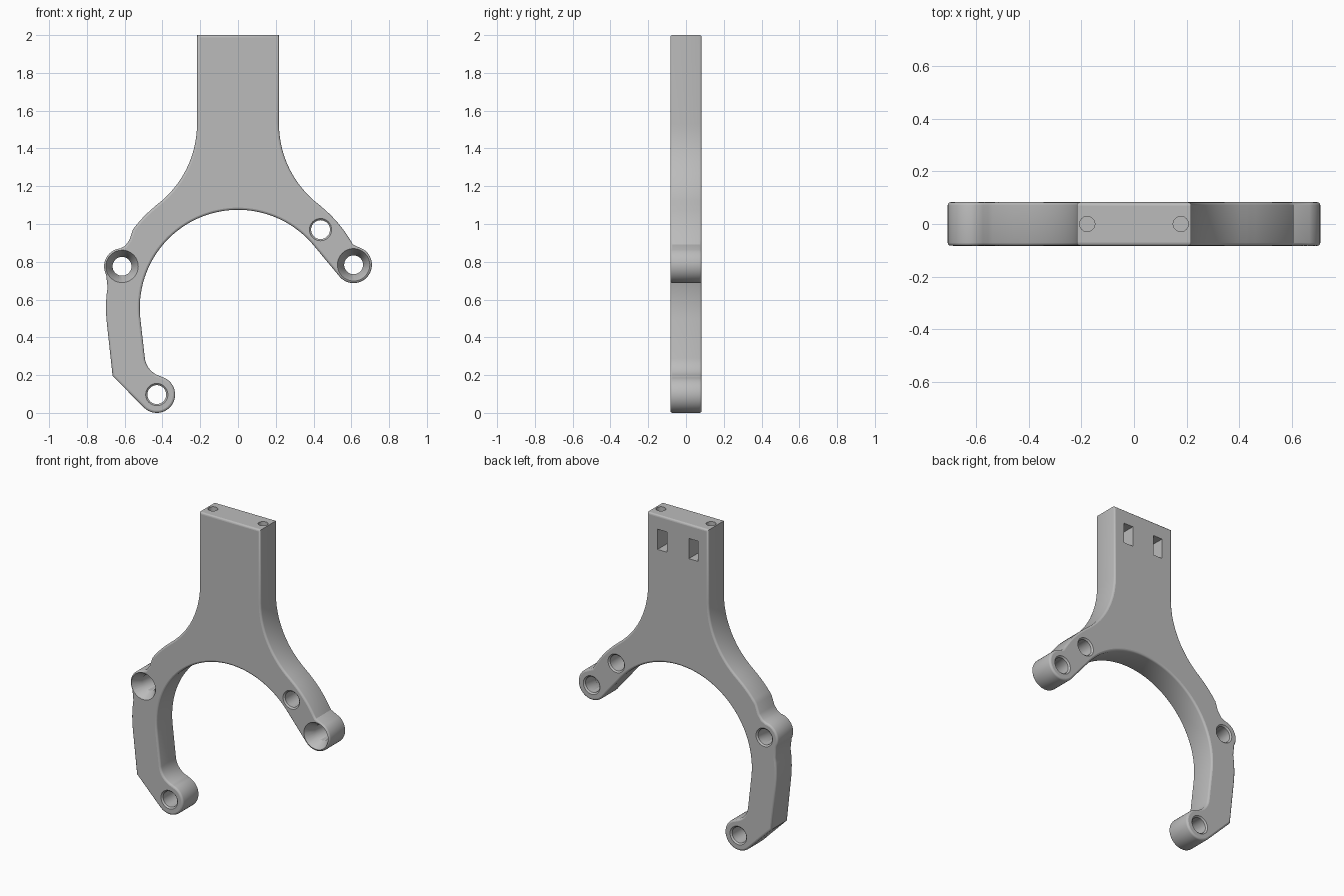
import bpy, bmesh
from math import sin, cos, radians, pi
from mathutils import Matrix, Vector

if "Cube" in bpy.data.objects:
    bpy.data.objects.remove(bpy.data.objects["Cube"])

HALF = 0.083                      # half thickness
RING = (0, 0.555)                 # centre of the big ring
BOSS_R = (0.612, 0.784)
BOSS_L = (-0.614, 0.776)
BOSS_LOW = (-0.43, 0.097)
PIN = (0.437, 0.97)

grey = bpy.data.materials.new("bracket grey")
grey.use_nodes = True
grey.diffuse_color = (0.5, 0.5, 0.5, 1)
grey.node_tree.nodes["Principled BSDF"].inputs["Base Color"].default_value = (0.5, 0.5, 0.5, 1)


def arc(centre, r, start, end, n):
    """Points on an arc, angles in degrees."""
    angles = [radians(start + (end - start) * i / n) for i in range(n + 1)]
    return [(centre[0] + r * cos(a), centre[1] + r * sin(a)) for a in angles]


def make_object(name, bm):
    bmesh.ops.recalc_face_normals(bm, faces=bm.faces)
    mesh = bpy.data.meshes.new(name)
    bm.to_mesh(mesh)
    bm.free()
    mesh.materials.append(grey)
    obj = bpy.data.objects.new(name, mesh)
    bpy.context.collection.objects.link(obj)
    return obj


# Outline, clockwise from the top left corner
outline = [(-0.217, 2), (0.217, 2)]
outline += arc((0.754, 1.53), 0.537, 180, 233, 14)           # right neck fillet
outline += arc(RING, 0.695, 51, 29, 8)                       # right shoulder
outline += arc(BOSS_R, 0.097, 55, -140, 22)                  # right boss
outline += arc(RING, 0.52, 39.7, 186.3, 48)                  # inner ring
outline += arc((-0.38, 0.304), 0.114, 187, 256, 10)          # lower hook fillet
outline += arc(BOSS_LOW, 0.097, 75, -135, 24)                # lower boss
outline += [(-0.664, 0.196)]
outline += arc(RING, 0.699, 185, 171, 5)                     # outer left arm
outline += arc(BOSS_L, 0.095, 208, 95, 14)                   # left boss
outline += [(-0.598, 0.884), (-0.575, 0.915)]
outline += arc(RING, 0.695, 143, 129, 6)                     # left shoulder
outline += arc((-0.754, 1.53), 0.537, -53, 0, 14)            # left neck fillet

# Body: extruded outline with rounded front and back rims
bm = bmesh.new()
face = bm.faces.new([bm.verts.new((x, -HALF, z)) for x, z in outline])
ret = bmesh.ops.extrude_face_region(bm, geom=[face])
bmesh.ops.translate(bm, vec=(0, 2 * HALF, 0),
                    verts=[v for v in ret["geom"] if isinstance(v, bmesh.types.BMVert)])
bmesh.ops.recalc_face_normals(bm, faces=bm.faces)
rims = [e for e in bm.edges if abs(e.verts[0].co.y - e.verts[1].co.y) < 0.001]
bmesh.ops.bevel(bm, geom=rims, offset=0.012, segments=3, profile=0.5, affect='EDGES')
body = make_object("fork_bracket", bm)


def lathe_cutter(name, profile, matrix):
    """Closed cutter turned around its local z axis from (radius, height) pairs."""
    n = 32
    bm = bmesh.new()
    rings = [[bm.verts.new((r * cos(2 * pi * i / n), r * sin(2 * pi * i / n), h))
              for i in range(n)] for r, h in profile]
    for a, b in zip(rings, rings[1:]):
        for i in range(n):
            j = (i + 1) % n
            bm.faces.new((a[i], a[j], b[j], b[i]))
    bm.faces.new(rings[0])
    bm.faces.new(rings[-1])
    bm.transform(matrix)
    return make_object(name, bm)


def through_hole(name, centre, mouth, depth):
    """Hole along y with a conical mouth at the front and a small one behind."""
    r, chamfer = 0.05, 0.009
    profile = [(mouth, -HALF - 0.02), (mouth, -HALF), (r, -HALF + depth),
               (r, HALF - chamfer), (r + chamfer, HALF), (r + chamfer, HALF + 0.02)]
    along_y = Matrix.Translation((centre[0], 0, centre[1])) @ Matrix.Rotation(-pi / 2, 4, 'X')
    return lathe_cutter(name, profile, along_y)


cutters = [through_hole("right_screw_hole", BOSS_R, 0.086, 0.06),
           through_hole("left_screw_hole", BOSS_L, 0.086, 0.06),
           through_hole("lower_hole", BOSS_LOW, 0.059, 0.009),
           through_hole("pin_hole", PIN, 0.059, 0.009)]

# Top holes and the rectangular pockets at the back of the neck
for side in (-1, 1):
    cutters.append(lathe_cutter("top_hole", [(0.029, 1.8), (0.029, 2.05)],
                                Matrix.Translation((side * 0.178, 0, 0))))
    bm = bmesh.new()
    size = Matrix.Diagonal((0.066, 0.12, 0.13, 1))
    bmesh.ops.create_cube(bm, size=1, matrix=Matrix.Translation((side * 0.111, 0.045, 1.845)) @ size)
    cutters.append(make_object("back_pocket", bm))

for cutter in cutters:
    cutter.hide_render = True
    mod = body.modifiers.new(cutter.name, 'BOOLEAN')
    mod.operation = 'DIFFERENCE'
    mod.solver = 'EXACT'
    mod.object = cutter

# Bake the cuts, then remove the cutters
cut_mesh = bpy.data.meshes.new_from_object(body.evaluated_get(bpy.context.evaluated_depsgraph_get()))
body.modifiers.clear()
body.data = cut_mesh
for cutter in cutters:
    bpy.data.objects.remove(cutter)

# Smooth curves, flat front and back
bpy.ops.object.select_all(action='DESELECT')
body.select_set(True)
bpy.context.view_layer.objects.active = body
bpy.ops.object.shade_smooth_by_angle(angle=radians(32))
for poly in body.data.polygons:
    if abs(poly.normal.y) > 0.995 or poly.normal.z > 0.995:
        poly.use_smooth = False
